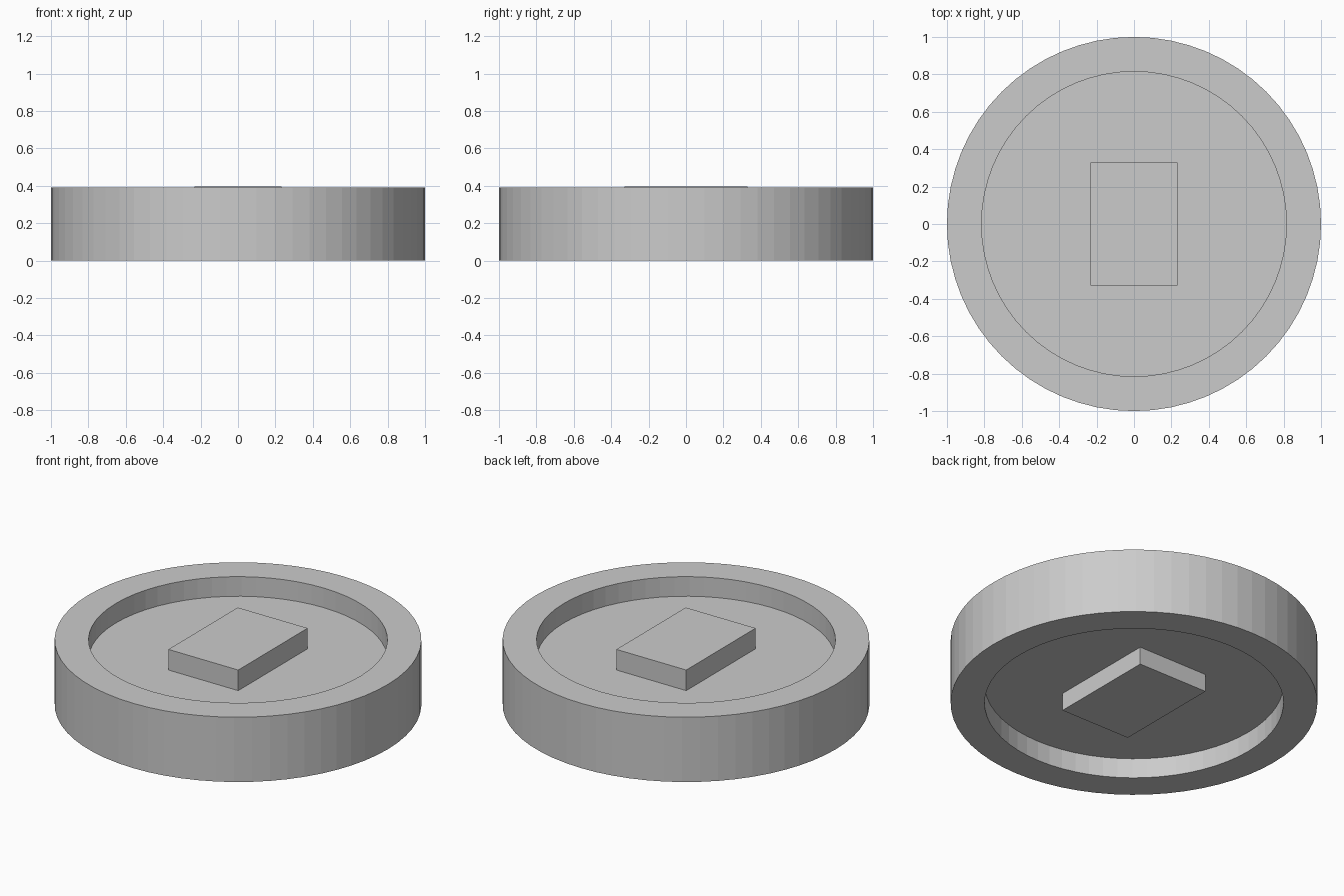
import bpy, bmesh, math

if "Cube" in bpy.data.objects:
    bpy.data.objects.remove(bpy.data.objects["Cube"])

SEGMENTS = 64
# Cross-section (radius, z) of the wheel: top recess, rim, bottom recess
PROFILE = [(0.815, 0.272), (0.815, 0.39), (1.0, 0.39),
           (1.0, 0.0), (0.815, 0.0), (0.815, 0.12)]


def add_object(name, bm):
    bmesh.ops.recalc_face_normals(bm, faces=bm.faces)
    mesh = bpy.data.meshes.new(name)
    bm.to_mesh(mesh)
    bm.free()
    obj = bpy.data.objects.new(name, mesh)
    bpy.context.collection.objects.link(obj)
    return obj


def lathe(name, profile):
    bm = bmesh.new()
    rings = []
    for r, z in profile:
        angles = [2 * math.pi * i / SEGMENTS for i in range(SEGMENTS)]
        rings.append([bm.verts.new((r * math.cos(a), r * math.sin(a), z)) for a in angles])
    for lower, upper in zip(rings, rings[1:]):
        for i in range(SEGMENTS):
            j = (i + 1) % SEGMENTS
            bm.faces.new((lower[i], lower[j], upper[j], upper[i]))
    # Flat recess floors close both ends
    bm.faces.new(rings[0])
    bm.faces.new(rings[-1])
    return add_object(name, bm)


def block(name, size_x, size_y, z0, z1):
    bm = bmesh.new()
    bmesh.ops.create_cube(bm, size=1)
    bmesh.ops.scale(bm, verts=bm.verts, vec=(size_x, size_y, z1 - z0))
    bmesh.ops.translate(bm, verts=bm.verts, vec=(0, 0, (z0 + z1) / 2))
    return add_object(name, bm)


# Round disc with a raised rim on both sides
lathe("rimmed_disc", PROFILE)

# Rectangular centre block passing through the disc
block("centre_block", 0.465, 0.66, 0.014, 0.396)
